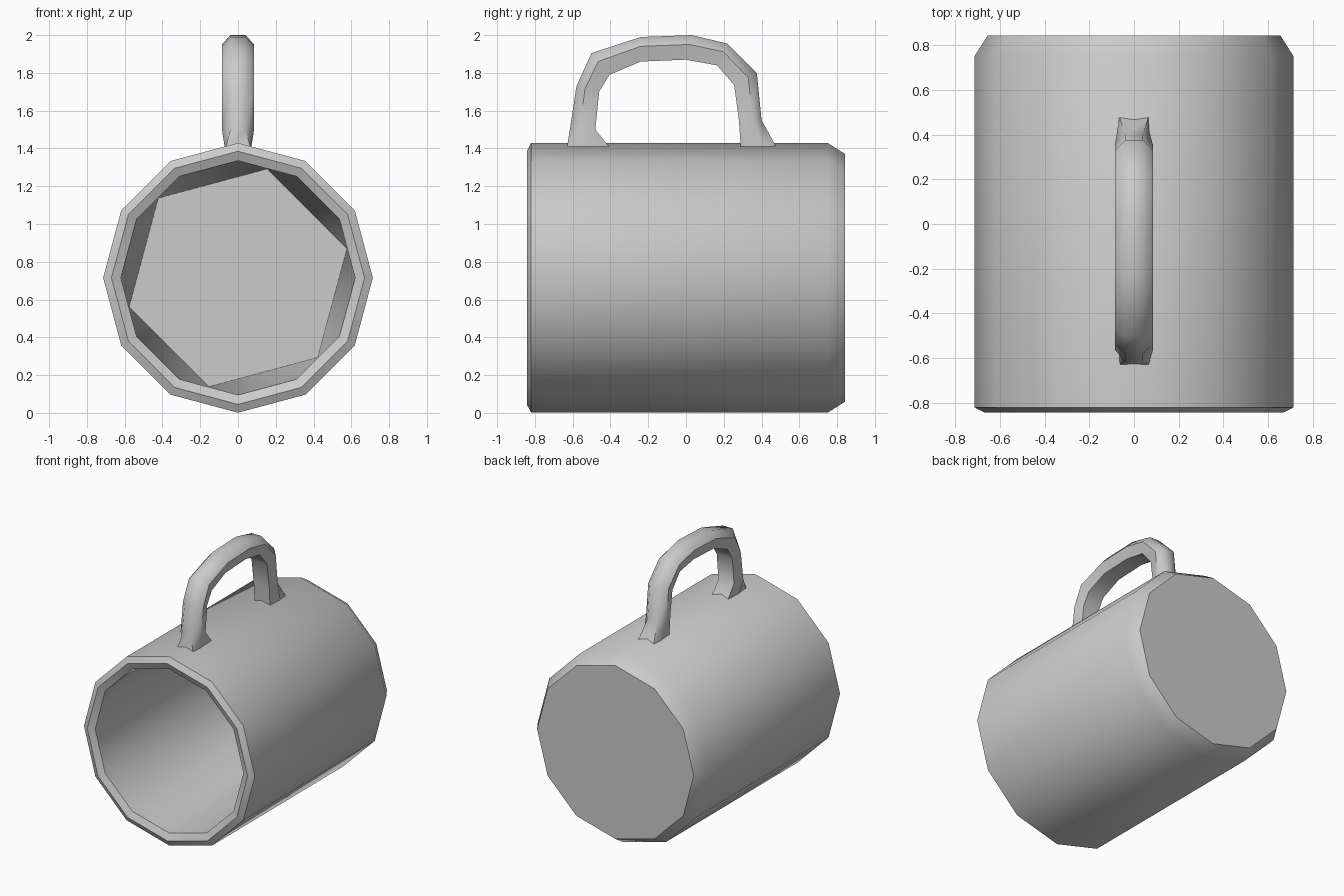
import bpy, bmesh
from math import sin, cos, radians

if "Cube" in bpy.data.objects:
    bpy.data.objects.remove(bpy.data.objects["Cube"])

CZ = 0.715  # height of the cup axis


def ring(bm, y, r, n, start=0):
    pts = [radians(start + 360 * i / n) for i in range(n)]
    return [bm.verts.new((r * cos(a), y, CZ + r * sin(a))) for a in pts]


def bridge(bm, a, b):
    n = len(a)
    for i in range(n):
        j = (i + 1) % n
        bm.faces.new((a[i], a[j], b[j], b[i]))


def finish(bm, name, angle):
    bmesh.ops.recalc_face_normals(bm, faces=bm.faces)
    me = bpy.data.meshes.new(name)
    bm.to_mesh(me)
    bm.free()
    ob = bpy.data.objects.new(name, me)
    bpy.context.collection.objects.link(ob)
    bpy.ops.object.select_all(action='DESELECT')
    ob.select_set(True)
    bpy.context.view_layer.objects.active = ob
    bpy.ops.object.shade_smooth_by_angle(angle=radians(angle))
    return ob


# Cup: twelve-sided shell lying on its side, opening toward the front
bm = bmesh.new()
profile = [(0.843, 0.655), (0.75, 0.714), (-0.82, 0.714), (-0.843, 0.67), (-0.82, 0.62)]
rings = [ring(bm, y, r, 12) for y, r in profile]
bm.faces.new(rings[0])
for a, b in zip(rings, rings[1:]):
    bridge(bm, a, b)

# Inner wall narrows from twelve sides to a six-sided floor
rim = rings[-1]
floor = ring(bm, 0.76, 0.597, 6, 15)
for i in range(6):
    f0, f1 = floor[i], floor[(i + 1) % 6]
    a, b, c = (rim[(2 * i + k) % 12] for k in (1, 2, 3))
    bm.faces.new((f0, a, b, f1))
    bm.faces.new((f1, b, c))
bm.faces.new(floor)
finish(bm, "cup_body", 32)

# Handle: six-sided section between an outer and an inner side profile
outer = [(-0.63, 1.405), (-0.615, 1.50), (-0.58, 1.73), (-0.5, 1.905), (-0.24, 1.99),
         (0.03, 2.0), (0.22, 1.955), (0.375, 1.80), (0.4, 1.55), (0.48, 1.405)]
inner = [(-0.40, 1.40), (-0.48, 1.50), (-0.46, 1.70), (-0.405, 1.79), (-0.24, 1.86),
         (0.0, 1.87), (0.165, 1.84), (0.255, 1.735), (0.28, 1.55), (0.29, 1.405)]
section = [(-0.04, 0), (0.04, 0), (0.085, 0.38), (0.065, 1), (-0.065, 1), (-0.085, 0.38)]
foot = [(-0.065, 0), (0.065, 0), (0.07, 0.4), (0.065, 1), (-0.065, 1), (-0.07, 0.4)]

bm = bmesh.new()
loops = []
for k, (o, n) in enumerate(zip(outer, inner)):
    shape = foot if k in (0, len(outer) - 1) else section
    loops.append([bm.verts.new((x, o[0] + (n[0] - o[0]) * t, o[1] + (n[1] - o[1]) * t))
                  for x, t in shape])
for a, b in zip(loops, loops[1:]):
    bridge(bm, a, b)
bm.faces.new(loops[0])
bm.faces.new(loops[-1])
finish(bm, "handle", 50)
